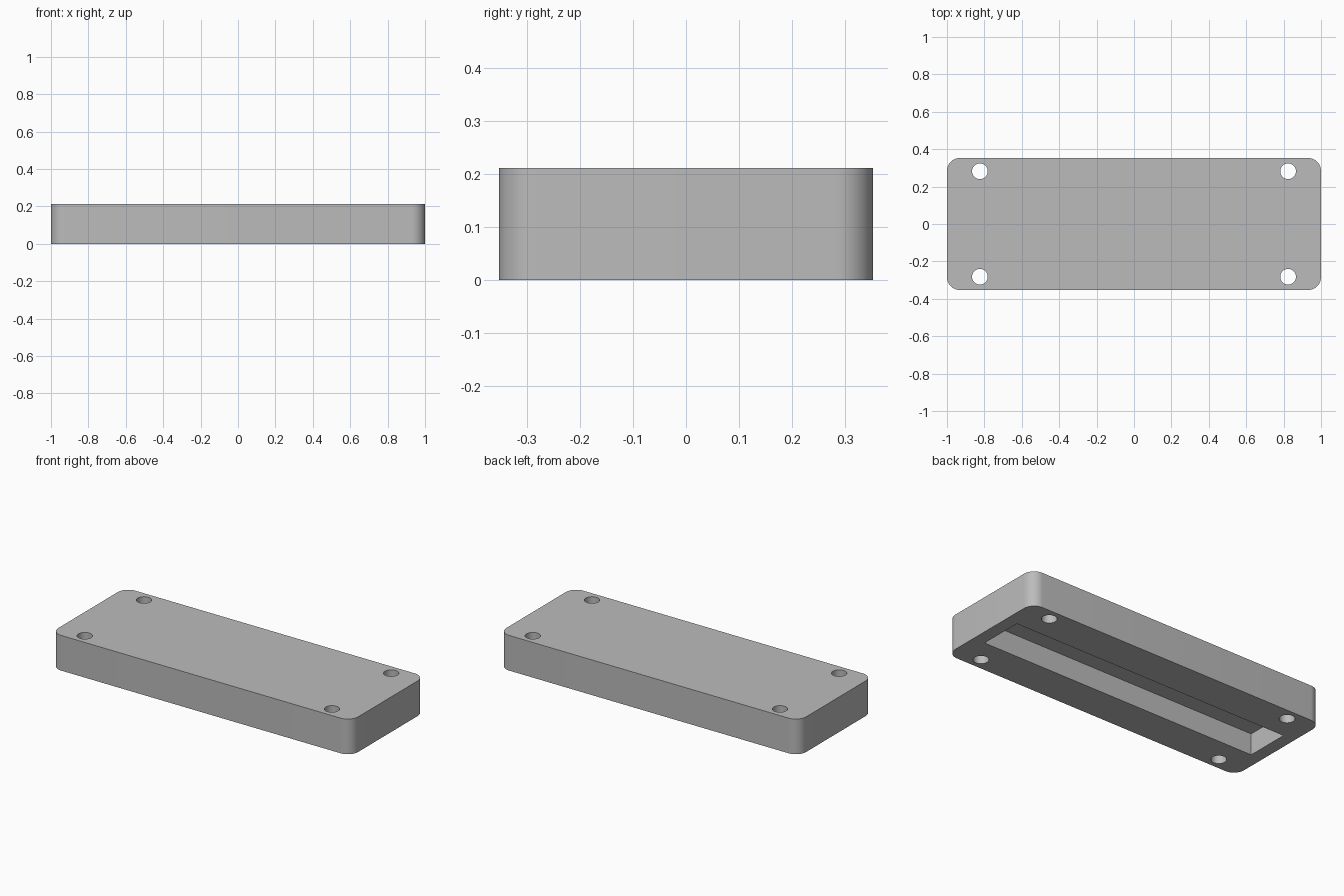
import bpy, bmesh, math
from mathutils import Matrix

LENGTH, WIDTH, HEIGHT = 2.0, 0.706, 0.212
CORNER_RADIUS = 0.07
HOLE_X, HOLE_Y, HOLE_RADIUS = 0.824, 0.282, 0.042
POCKET_LENGTH, POCKET_WIDTH, POCKET_DEPTH = 1.847, 0.266, 0.128

default = bpy.data.objects.get("Cube")
if default:
    bpy.data.objects.remove(default, do_unlink=True)

grey = bpy.data.materials.new("plain grey")
grey.use_nodes = True
grey.diffuse_color = (0.5, 0.5, 0.5, 1)
grey.node_tree.nodes["Principled BSDF"].inputs["Base Color"].default_value = (0.5, 0.5, 0.5, 1)


def finish(bm, name):
    mesh = bpy.data.meshes.new(name)
    bm.to_mesh(mesh)
    bm.free()
    mesh.materials.append(grey)
    obj = bpy.data.objects.new(name, mesh)
    bpy.context.collection.objects.link(obj)
    return obj


def box(name, length, width, bottom, top, radius=0):
    """Box between two heights, with optional rounded upright edges."""
    bm = bmesh.new()
    bmesh.ops.create_cube(bm, size=1, matrix=Matrix.Translation((0, 0, (bottom + top) / 2))
                          @ Matrix.Diagonal((length, width, top - bottom, 1)))
    if radius:
        upright = [e for e in bm.edges
                   if abs(e.verts[0].co.z - e.verts[1].co.z) > 0.01]
        bmesh.ops.bevel(bm, geom=upright, offset=radius, segments=12,
                        profile=0.5, affect='EDGES')
    return finish(bm, name)


def cut(target, cutter):
    """Subtract the cutter from the target, then discard it."""
    cutter.hide_render = True
    mod = target.modifiers.new("cut", 'BOOLEAN')
    mod.operation = 'DIFFERENCE'
    mod.solver = 'EXACT'
    mod.object = cutter
    bpy.context.view_layer.objects.active = target
    bpy.ops.object.modifier_apply(modifier=mod.name)
    bpy.data.objects.remove(cutter, do_unlink=True)


# Rounded block
block = box("cover_block", LENGTH, WIDTH, 0, HEIGHT, CORNER_RADIUS)

# Long pocket in the underside
cut(block, box("pocket_cutter", POCKET_LENGTH, POCKET_WIDTH, -0.1, POCKET_DEPTH))

# Four screw holes right through
holes = bmesh.new()
for sx in (-1, 1):
    for sy in (-1, 1):
        bmesh.ops.create_cone(holes, cap_ends=True, segments=40, radius1=HOLE_RADIUS,
                              radius2=HOLE_RADIUS, depth=HEIGHT * 2,
                              matrix=Matrix.Translation((sx * HOLE_X, sy * HOLE_Y, HEIGHT / 2)))
cut(block, finish(holes, "hole_cutter"))

# Smooth round walls, sharp rims
bpy.ops.object.select_all(action='DESELECT')
block.select_set(True)
bpy.context.view_layer.objects.active = block
bpy.ops.object.shade_smooth_by_angle(angle=math.radians(30))
